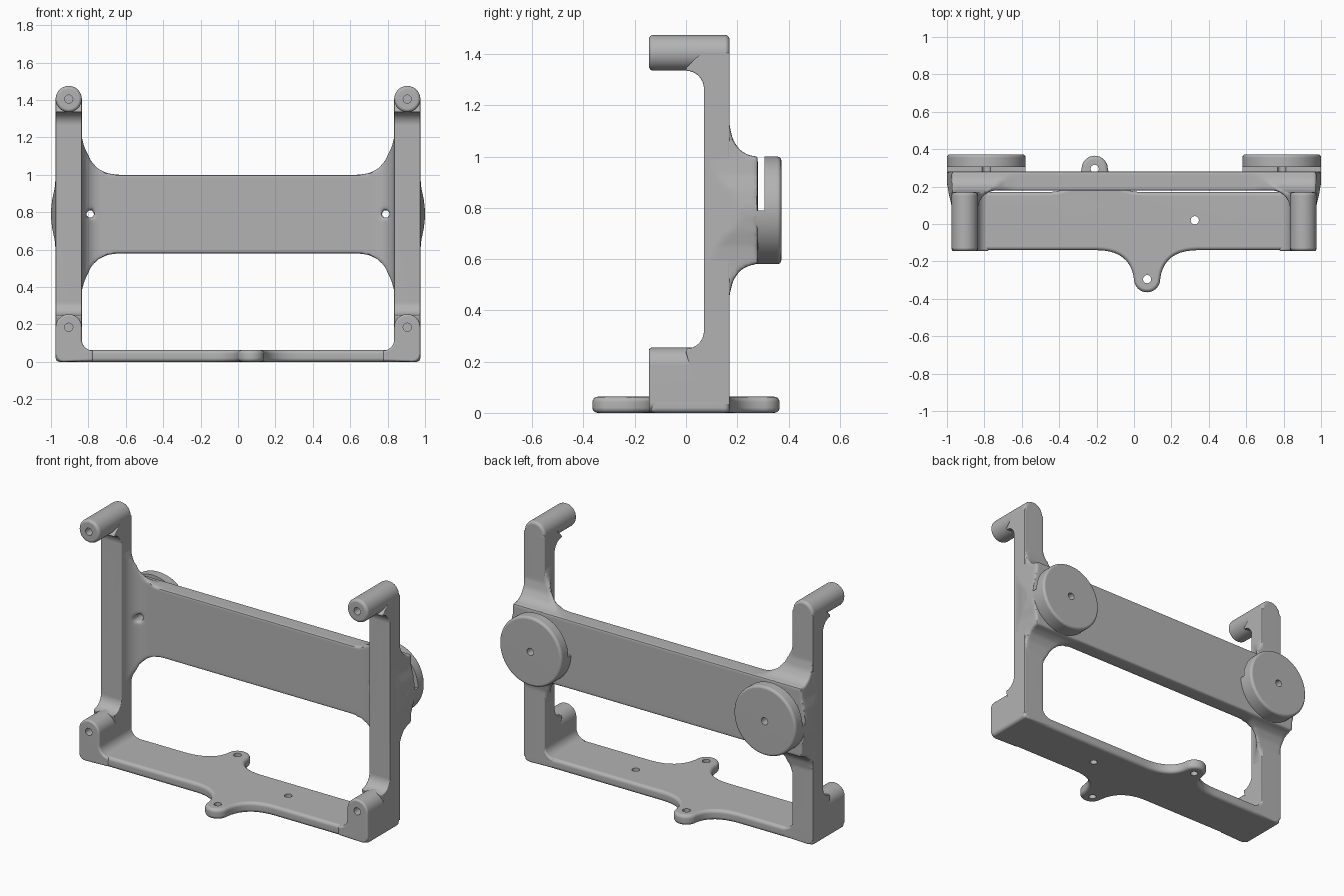
import bpy, bmesh
from math import sin, cos, pi, radians

old = bpy.data.objects.get("Cube")
if old:
    bpy.data.objects.remove(old, do_unlink=True)

grey = bpy.data.materials.new("matte_grey")
grey.use_nodes = True
COLOUR = (0.45, 0.45, 0.45, 1)
grey.diffuse_color = COLOUR
grey.node_tree.nodes["Principled BSDF"].inputs["Base Color"].default_value = COLOUR

MID = 0.79        # height and sideways distance of the round bosses
POST_X = 0.905    # centre line of the posts
PLACE = {"X": lambda a, b, t: (t, a, b),
         "Y": lambda a, b, t: (a, t, b),
         "Z": lambda a, b, t: (a, b, t)}


def prism(name, outline, axis, lo, hi):
    """Extrude a flat outline along an axis."""
    bm = bmesh.new()
    put = PLACE[axis]
    face = bm.faces.new([bm.verts.new(put(a, b, lo)) for a, b in outline])
    new = bmesh.ops.extrude_face_region(bm, geom=[face])["geom"]
    for v in new:
        if isinstance(v, bmesh.types.BMVert):
            v.co["XYZ".index(axis)] = hi
    bmesh.ops.recalc_face_normals(bm, faces=bm.faces)
    mesh = bpy.data.meshes.new(name)
    bm.to_mesh(mesh)
    bm.free()
    mesh.materials.append(grey)
    ob = bpy.data.objects.new(name, mesh)
    bpy.context.collection.objects.link(ob)
    return ob


def arc(cx, cy, r, start, end, n=8):
    angles = [radians(start + (end - start) * i / n) for i in range(n + 1)]
    return [(cx + r * cos(a), cy + r * sin(a)) for a in angles]


def circle(cx, cy, r, n=48):
    return arc(cx, cy, r, 0, 360, n)[:-1]


def modify(ob, kind, **settings):
    mod = ob.modifiers.new(kind.title(), kind)
    for key, value in settings.items():
        setattr(mod, key, value)
    bpy.context.view_layer.objects.active = ob
    bpy.ops.object.modifier_apply(modifier=mod.name)


def boolean(ob, cutter, operation="DIFFERENCE"):
    modify(ob, "BOOLEAN", operation=operation, object=cutter, solver="EXACT")
    bpy.data.objects.remove(cutter, do_unlink=True)


def bevel(ob, width):
    modify(ob, "BEVEL", width=width, segments=4, limit_method="ANGLE",
           angle_limit=radians(35))


def drill(ob, a, b, axis, lo, hi):
    boolean(ob, prism("drill", circle(a, b, 0.022, 20), axis, lo, hi))


def finish(ob, weighted=True):
    bpy.ops.object.select_all(action="DESELECT")
    ob.select_set(True)
    bpy.context.view_layer.objects.active = ob
    bpy.ops.object.shade_smooth_by_angle(angle=radians(40))
    if weighted:
        ob.modifiers.new("Weighted normals", "WEIGHTED_NORMAL").keep_sharp = True


def mirror_x(half):
    return half + [(-x, y) for x, y in reversed(half)]


def mirror_mid(half):
    return half + [(a, 2 * MID - z) for a, z in reversed(half)]


# Base plate with a flared tab in front and another behind
def tab(cx, side, edge):
    half = []
    for i in range(10):
        t = i / 10
        half.append((0.27 * (1 - t) ** 2 + 0.18 * t * (1 - t) + 0.07 * t * t,
                     edge * (1 - t * t) + 0.295 * t * t))
    half += arc(0, 0.295, 0.07, 0, 90)
    near = [(cx + side * dx, side * d) for dx, d in half]
    far = [(cx - side * dx, side * d) for dx, d in reversed(half[:-1])]
    return near + far


base = prism("base_plate",
             [(-0.975, -0.14)] + tab(0.07, -1, 0.14) + [(0.975, -0.14), (0.975, 0.17)]
             + tab(-0.21, 1, 0.17) + [(-0.975, 0.17)], "Z", 0, 0.063)
bevel(base, 0.02)
for hx, hy in ((0.07, -0.295), (-0.21, 0.295), (0.325, 0.02)):
    drill(base, hx, hy, "Z", -0.1, 0.2)
finish(base)

# Crossbar flaring into both posts: front, side and plan outlines intersected
front = mirror_mid([(0.64, 1.0), (0.7, 1.008), (0.75, 1.035), (0.783, 1.075),
                    (0.8, 1.11), (0.822, 1.15), (0.835, 1.2), (0.84, 1.22),
                    (0.972, 1.22), (0.974, 1.0), (0.98, 0.93), (0.993, 0.87),
                    (1.0, 0.81)])
# the half outline runs bar top, post, outer bulge, post, bar bottom
side = mirror_mid([(0.07, 1.25), (0.17, 1.25), (0.17, 1.12), (0.183, 1.065),
                   (0.21, 1.025), (0.245, 1.005), (0.28, 1.0)])
plan = mirror_x(arc(0.735, 0.08, 0.1, 90, 0)
                + [(0.84, 0.07), (0.972, 0.07), (0.978, 0.11), (0.99, 0.16),
                   (1.0, 0.22), (1.0, 0.28)])
bar = prism("crossbar", mirror_x(front), "Y", -0.1, 0.5)
boolean(bar, prism("side_cutter", side, "X", -1.2, 1.2), "INTERSECT")
boolean(bar, prism("plan_cutter", plan, "Z", 0.2, 1.4), "INTERSECT")
for sx in (-1, 1):
    drill(bar, sx * MID, MID, "Y", -0.1, 0.5)
modify(bar, "REMESH", mode="VOXEL", voxel_size=0.009)
modify(bar, "SMOOTH", factor=0.5, iterations=8)
finish(bar, False)

for sx, label in ((1, "left"), (-1, "right")):
    x = sx * POST_X

    # Post with concave fillets under the top arm and above the foot
    post = prism(label + "_post",
                 [(0.17, 0.03), (0.17, 1.405), (0.06, 1.405), (0.0, 1.345)]
                 + arc(0.0, 1.265, 0.07, 90, 0) + arc(0.0, 0.32, 0.07, 0, -90)
                 + [(0.0, 0.235), (0.06, 0.03)],
                 "X", x - 0.07, x + 0.07)
    bevel(post, 0.016)
    finish(post)

    # Round arm at the top
    arm = prism(label + "_arm", circle(x, 1.405, 0.07), "Y", -0.145, 0.17)
    bevel(arm, 0.018)
    drill(arm, x, 1.405, "Y", -0.3, -0.06)
    finish(arm)

    # Foot with a round top, filleted into the base plate
    profile = ([(0.775, 0.005), (0.93, 0.0)] + arc(0.935, 0.04, 0.04, -90, 0, 6)
               + arc(POST_X, 0.185, 0.07, 0, 180, 16)
               + arc(0.775, 0.12, 0.06, 0, -90))
    foot = prism(label + "_foot", [(sx * a, b) for a, b in profile], "Y", -0.145, 0.17)
    bevel(foot, 0.016)
    drill(foot, x, 0.185, "Y", -0.3, -0.06)
    finish(foot)

    # Round boss behind, slotted across its upper half
    cx = sx * MID
    boss = prism(label + "_boss", circle(cx, MID, 0.21, 72), "Y", 0.2, 0.372)
    bevel(boss, 0.016)
    slot = [(cx - 0.3, MID), (cx + 0.3, MID), (cx + 0.3, 1.1), (cx - 0.3, 1.1)]
    boolean(boss, prism("slot_cutter", slot, "Y", 0.276, 0.306))
    drill(boss, cx, MID, "Y", 0.1, 0.5)
    finish(boss)
